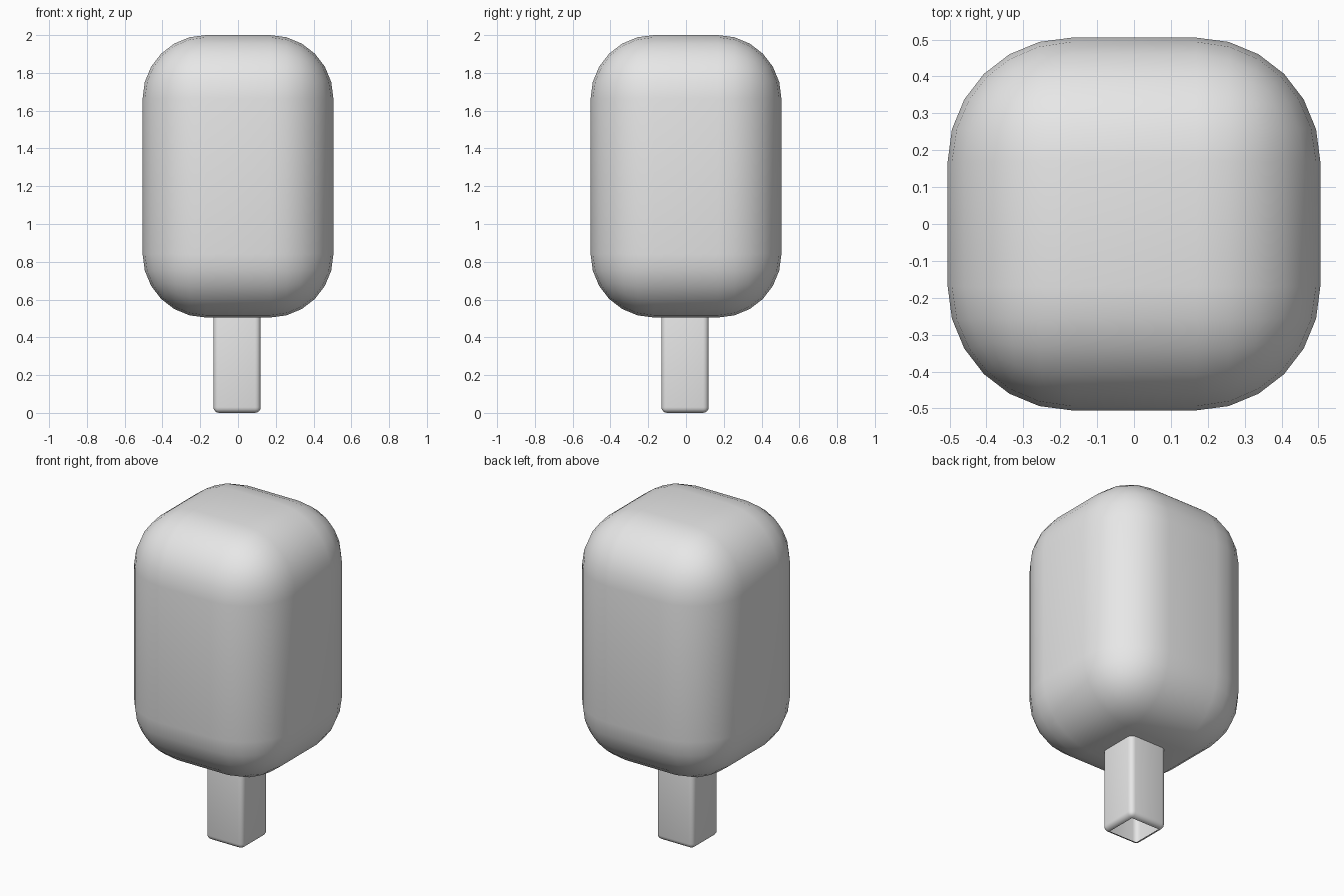
import bpy
import bmesh
from mathutils import Vector

cube = bpy.data.objects.get("Cube")
if cube:
    bpy.data.objects.remove(cube, do_unlink=True)

grey = bpy.data.materials.new("plain_grey")
grey.use_nodes = True
colour = (0.8, 0.8, 0.8, 1)
grey.diffuse_color = colour
grey.node_tree.nodes["Principled BSDF"].inputs["Base Color"].default_value = colour


def rounded_box(name, low, high, radius, segments, open_bottom=False):
    """Box between two corners with rounded edges, optionally hollow from below."""
    low, high = Vector(low), Vector(high)
    bm = bmesh.new()
    bmesh.ops.create_cube(bm, size=1)
    bmesh.ops.scale(bm, vec=high - low, verts=bm.verts)
    bmesh.ops.translate(bm, vec=(low + high) / 2, verts=bm.verts)
    bmesh.ops.bevel(bm, geom=bm.edges[:], offset=radius, offset_type='OFFSET',
                    segments=segments, profile=0.5, affect='EDGES')
    bm.normal_update()
    if open_bottom:
        floor = [f for f in bm.faces if f.normal.z < -0.999]
        bmesh.ops.delete(bm, geom=floor, context='FACES')
    mesh = bpy.data.meshes.new(name)
    bm.to_mesh(mesh)
    bm.free()
    mesh.materials.append(grey)
    obj = bpy.data.objects.new(name, mesh)
    bpy.context.collection.objects.link(obj)
    bpy.ops.object.select_all(action='DESELECT')
    obj.select_set(True)
    bpy.context.view_layer.objects.active = obj
    bpy.ops.object.shade_smooth()
    return obj


# Large rounded block
rounded_box("body", (-0.505, -0.505, 0.505), (0.505, 0.505, 2.0), 0.335, 6)

# Hollow square handle, open underneath
rounded_box("stick", (-0.13, -0.13, 0.0), (0.12, 0.12, 0.6), 0.03, 4, open_bottom=True)
